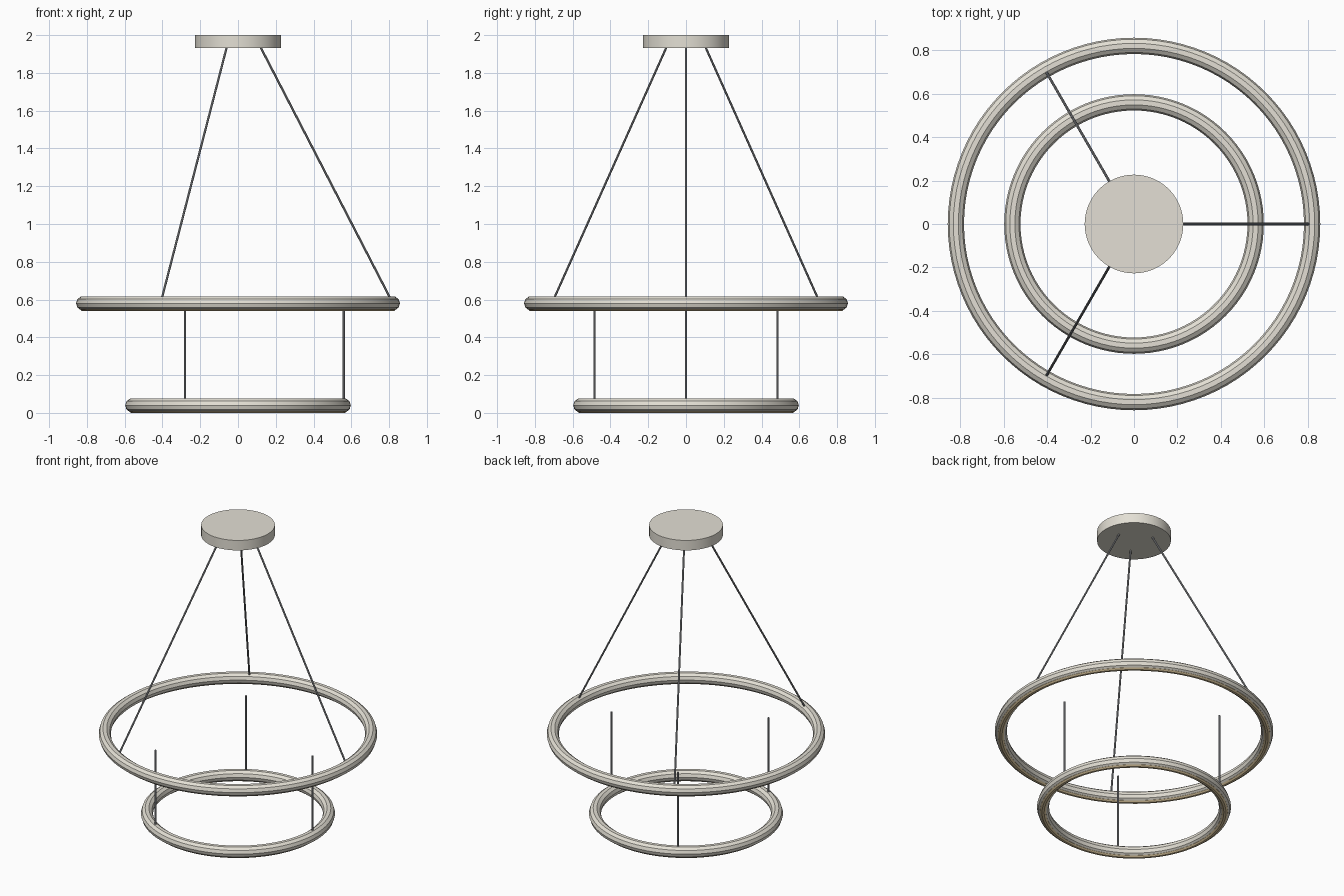
import bpy
import math
from mathutils import Vector

cube = bpy.data.objects.get("Cube")
if cube:
    bpy.data.objects.remove(cube, do_unlink=True)


def make_material(name, rgb):
    mat = bpy.data.materials.new(name)
    mat.use_nodes = True
    color = (*rgb, 1.0)
    mat.diffuse_color = color
    mat.node_tree.nodes["Principled BSDF"].inputs["Base Color"].default_value = color
    return mat


METAL = make_material("warm light metal", (0.77, 0.74, 0.66))
CABLE = make_material("grey cable", (0.32, 0.33, 0.35))
GLOW = make_material("warm diffuser", (1.0, 0.80, 0.48))


def finish(name, mat):
    obj = bpy.context.object
    obj.name = name
    obj.data.materials.append(mat)
    bpy.ops.object.shade_smooth_by_angle(angle=math.radians(30))
    return obj


def ring(name, radius, tube, z, mat):
    bpy.ops.mesh.primitive_torus_add(
        major_radius=radius, minor_radius=tube,
        major_segments=96, minor_segments=10, location=(0, 0, z))
    return finish(name, mat)


def rod(name, start, end, radius, mat, sides=8):
    start, end = Vector(start), Vector(end)
    axis = end - start
    bpy.ops.mesh.primitive_cylinder_add(
        vertices=sides, radius=radius, depth=axis.length, location=(start + end) / 2)
    obj = finish(name, mat)
    obj.rotation_euler = axis.to_track_quat("Z", "Y").to_euler()
    return obj


def polar(radius, angle, z):
    return (radius * math.cos(angle), radius * math.sin(angle), z)


UPPER_R, UPPER_Z = 0.82, 0.58
LOWER_R, LOWER_Z = 0.56, 0.04
TUBE = 0.0375

# Ceiling canopy
rod("ceiling_canopy", (0, 0, 1.932), (0, 0, 2.0), 0.227, METAL, sides=64)

# Two hoops, each with a light strip peeking out underneath
for label, radius, z in (("upper", UPPER_R, UPPER_Z), ("lower", LOWER_R, LOWER_Z)):
    ring(label + "_ring", radius, TUBE, z, METAL)
    ring(label + "_light_strip", radius, 0.022, z - 0.019, GLOW)

# Slanted cables to the canopy and straight cables between the hoops
for i in range(3):
    a = math.radians(120 * i)
    rod(f"canopy_cable_{i + 1}", polar(UPPER_R, a, UPPER_Z),
        polar(0.12, a, 1.935), 0.006, CABLE)
    rod(f"ring_cable_{i + 1}", polar(LOWER_R, a, LOWER_Z),
        polar(LOWER_R, a, UPPER_Z), 0.006, CABLE)
